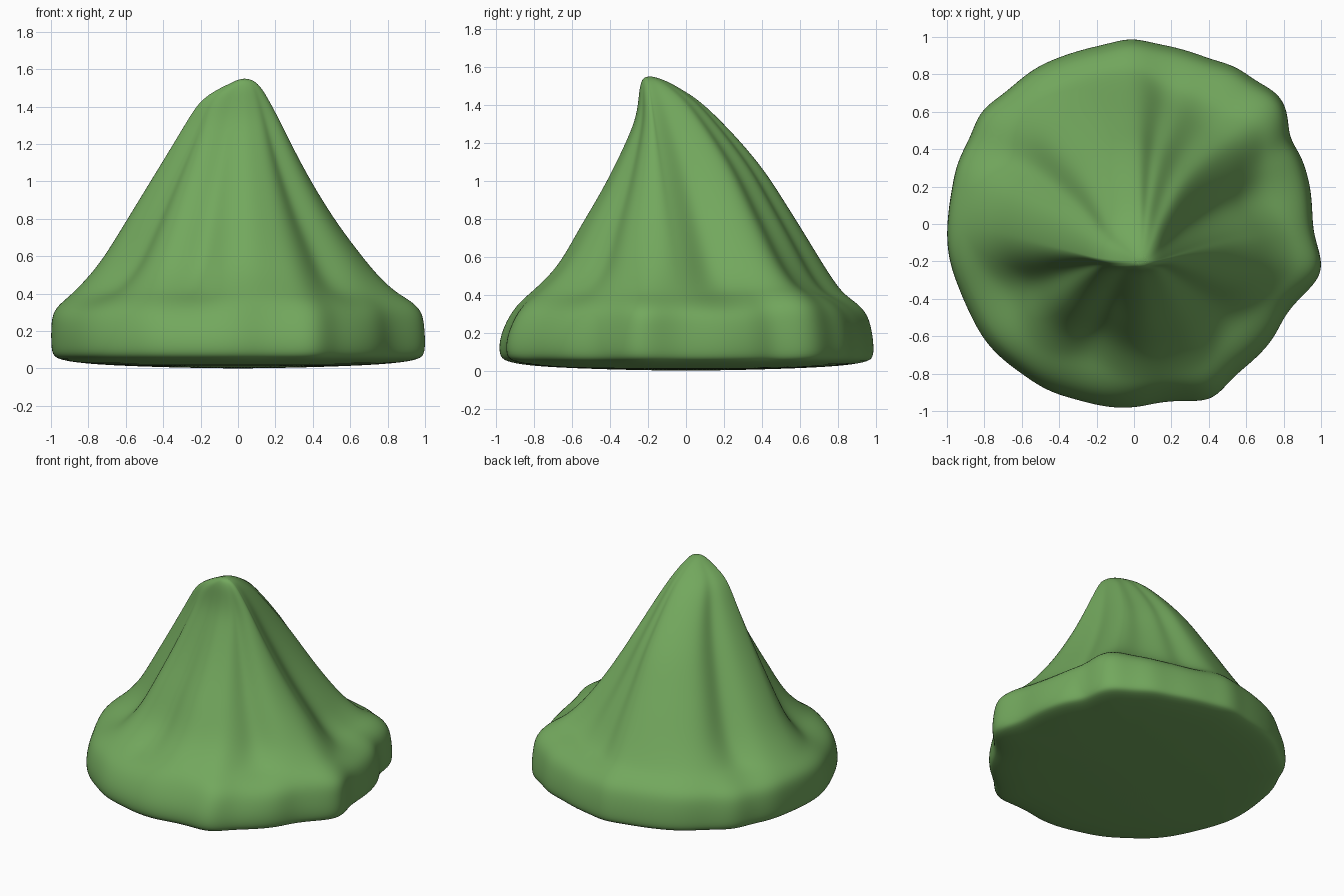
import bpy, bmesh, math

N = 120
# side profile rows: z, left x, right x, front y, back y, fold strength, rim outline strength
ROWS = [
    (0.005, -0.35, 0.35, -0.35, 0.35, 0, 0),
    (0.02, -0.78, 0.78, -0.78, 0.78, 0, .5),
    (0.045, -0.945, 0.93, -0.93, 0.94, 0, .9),
    (0.07, -0.985, 0.96, -0.97, 0.97, 0, 1),
    (0.14, -0.99, 0.965, -0.975, 0.97, 0, 1),
    (0.22, -0.99, 0.96, -0.955, 0.96, .03, 1),
    (0.31, -0.98, 0.95, -0.91, 0.935, .12, 1),
    (0.37, -0.91, 0.89, -0.86, 0.87, .45, .8),
    (0.41, -0.86, 0.835, -0.81, 0.82, .85, .5),
    (0.50, -0.775, 0.75, -0.71, 0.76, 1, .3),
    (0.60, -0.70, 0.675, -0.635, 0.70, 1, .1),
    (0.75, -0.61, 0.56, -0.555, 0.61, 1, 0),
    (0.90, -0.52, 0.46, -0.465, 0.515, 1, 0),
    (1.05, -0.43, 0.37, -0.385, 0.42, .95, 0),
    (1.20, -0.34, 0.29, -0.315, 0.295, .9, 0),
    (1.32, -0.27, 0.23, -0.265, 0.18, .75, 0),
    (1.42, -0.21, 0.175, -0.25, 0.075, .5, 0),
    (1.48, -0.135, 0.14, -0.245, -0.02, .3, 0),
    (1.525, -0.04, 0.105, -0.235, -0.10, .1, 0),
    (1.545, 0.0, 0.07, -0.22, -0.16, 0, 0),
]
# cloth folds: direction, width (degrees), depth as a share of the radius
FOLDS = [(15, 14, .18), (42, 9, -.06), (54, 20, .11), (77, 8, .06), (149, 11, .12),
         (178, 12, -.02), (211, 15, .14), (252, 11, .12), (276, 9, -.02), (314, 13, .13)]
# rim bulges (positive) and dents (negative): direction, width, amount
RIM = [(0, 9, -.01), (-14, 8, .07), (-31, 7, -.02), (-66, 7, .05), (-98, 12, .015),
       (-117, 9, .02), (41, 9, .07), (56, 7, .03), (91, 6, .02), (29, 5, -.02),
       (143, 7, .03), (-82, 6, -.01), (190, 12, .015), (160, 7, .01), (122, 9, .01),
       (222, 15, .03)]
# raised shelf at the back right
SHELF = [(42, 20, .04)]


def bump(a, folds):
    total = 0
    for d, w, k in folds:
        diff = (a - d + 180) % 360 - 180
        total += k * math.exp(-(diff / w) ** 2)
    return total


def ring_point(row, a):
    z, xl, xr, yf, yb, fold, rim = row
    t = min(1, max(0, (z - 0.3) / 1.25))
    cx, cy = 0.03 * t, -0.2 * t            # axis leans toward the front
    c, s = math.cos(math.radians(a)), math.sin(math.radians(a))
    rx = xr - cx if c > 0 else cx - xl
    ry = yb - cy if s > 0 else cy - yf
    k = 1 - fold * bump(a, FOLDS) + rim * bump(a, RIM)
    lift = bump(a, SHELF) * max(0, 1 - abs(z - 0.36) / 0.25)
    return cx + rx * c * k, cy + ry * s * k, z + lift


# draped heap lofted from the rings, closed below and at the peak
bm = bmesh.new()
rings = [[bm.verts.new(ring_point(r, 360 * i / N)) for i in range(N)] for r in ROWS]
for lo, hi in zip(rings, rings[1:]):
    for i in range(N):
        j = (i + 1) % N
        bm.faces.new((lo[i], lo[j], hi[j], hi[i]))
base = bm.verts.new((0, 0, 0))
peak = bm.verts.new((0.035, -0.19, 1.55))
for i in range(N):
    j = (i + 1) % N
    bm.faces.new((base, rings[0][j], rings[0][i]))
    bm.faces.new((peak, rings[-1][i], rings[-1][j]))
mesh = bpy.data.meshes.new("draped_mound")
bm.to_mesh(mesh)
bm.free()
for p in mesh.polygons:
    p.use_smooth = True

mat = bpy.data.materials.new("leaf green")
mat.diffuse_color = (0.17, 0.39, 0.11, 1)
mesh.materials.append(mat)
obj = bpy.data.objects.new("draped_mound", mesh)
bpy.context.collection.objects.link(obj)
sub = obj.modifiers.new("smooth", 'SUBSURF')
sub.levels = sub.render_levels = 2
